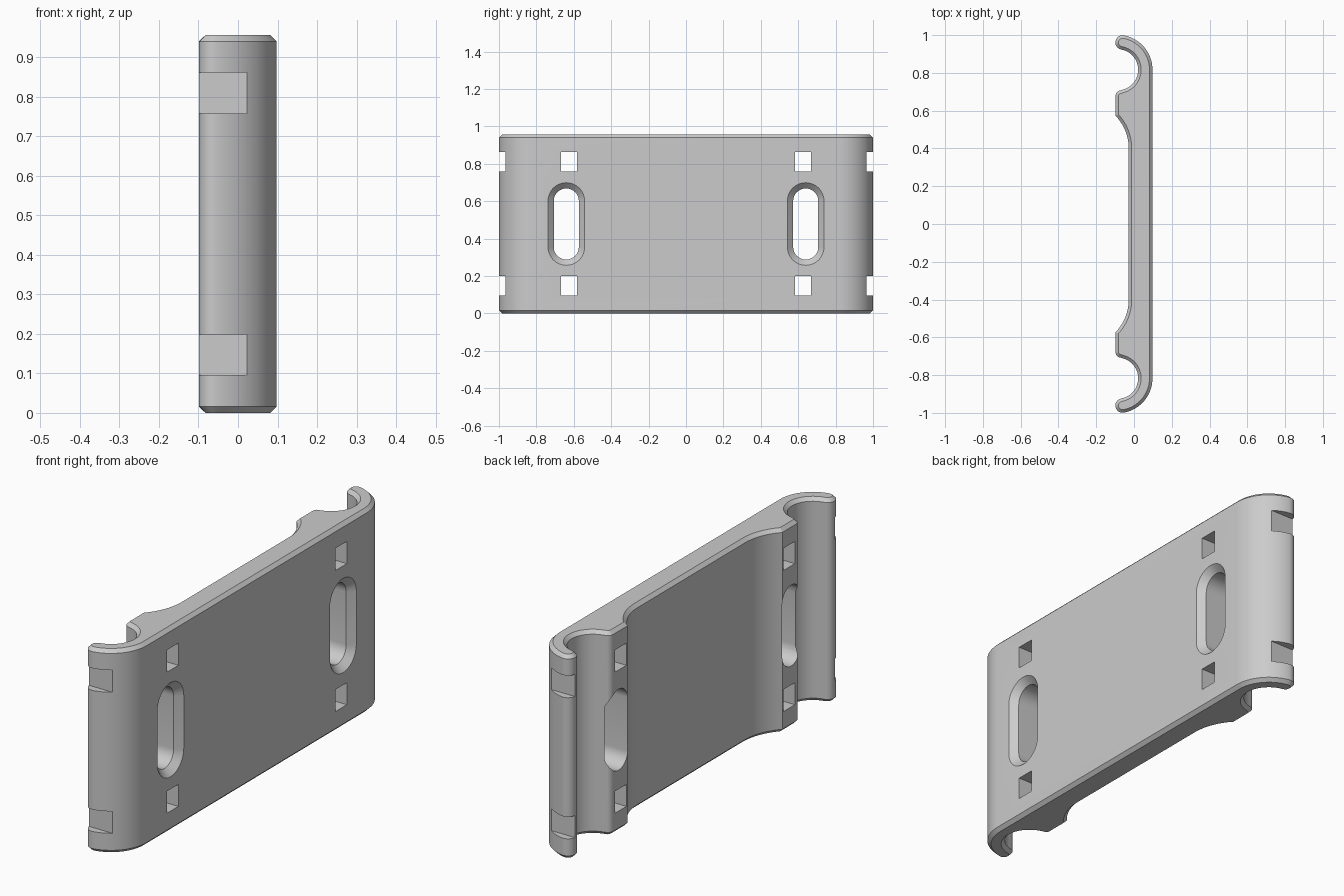
import bpy, bmesh
from math import cos, sin, radians, atan2, degrees

if "Cube" in bpy.data.objects:
    bpy.data.objects.remove(bpy.data.objects["Cube"], do_unlink=True)

HEIGHT = 0.956
FACE_X = 0.098          # outer flat face; the pads sit at -FACE_X
CHAMFER = 0.016

grey = bpy.data.materials.new("light_grey")
grey.use_nodes = True
grey.diffuse_color = (0.6, 0.6, 0.6, 1)
grey.node_tree.nodes["Principled BSDF"].inputs["Base Color"].default_value = (0.6, 0.6, 0.6, 1)


def arc(cx, cy, r, start, end, steps):
    angles = [radians(start + (end - start) * i / steps) for i in range(steps + 1)]
    return [(cx + r * cos(a), cy + r * sin(a)) for a in angles]


def loft(name, loops, chamfer=0):
    """Solid through a list of matching closed loops, optionally with chamfered ends."""
    bm = bmesh.new()
    rings = [[bm.verts.new(p) for p in loop] for loop in loops]
    n = len(rings[0])
    for a, b in zip(rings, rings[1:]):
        for i in range(n):
            j = (i + 1) % n
            bm.faces.new((a[i], a[j], b[j], b[i]))
    caps = [bm.faces.new(rings[0]), bm.faces.new(rings[-1])]
    bmesh.ops.recalc_face_normals(bm, faces=bm.faces)
    if chamfer:
        edges = [e for f in caps for e in f.edges]
        bmesh.ops.bevel(bm, geom=edges, offset=chamfer, segments=1, affect='EDGES')
    mesh = bpy.data.meshes.new(name)
    bm.to_mesh(mesh)
    bm.free()
    mesh.materials.append(grey)
    obj = bpy.data.objects.new(name, mesh)
    bpy.context.collection.objects.link(obj)
    return obj


def box(name, x0, x1, y0, y1, z0, z1):
    return loft(name, [[(x, y0, z0), (x, y1, z0), (x, y1, z1), (x, y0, z1)] for x in (x0, x1)])


# Plate cross-section: web blend, pad, tube groove, rounded hook tip, outer bend
cx, cy = -0.087, 0.8165
inner, outer = 0.109, 0.185
mid, tip_r = (inner + outer) / 2, (outer - inner) / 2
tip_angle = 79.7
px, py, pad_r = -0.068, 0.6775, 0.03
meet = degrees(atan2(cy - py, cx - px))
tip_x, tip_y = cx + mid * cos(radians(tip_angle)), cy + mid * sin(radians(tip_angle))

half = arc(-0.278, 0.4, 0.25, 0, 44, 10)
half += arc(px, py, pad_r, 180, meet, 6)
half += arc(cx, cy, inner, meet - 180, tip_angle, 20)[1:]
half += arc(tip_x, tip_y, tip_r, tip_angle + 180, tip_angle, 12)[1:]
half += arc(cx, cy, outer, tip_angle, 0, 16)[1:]
profile = half + [(x, -y) for x, y in reversed(half)]

plate = loft("clamp_plate", [[(x, y, z) for x, y in profile] for z in (0, HEIGHT)], CHAMFER)

# Cutters: strap slots, hook notches and countersunk oblong holes
cutters = []
for side in (-1, 1):
    for z0, z1 in ((0.096, 0.199), (0.758, 0.862)):
        cutters.append(box("strap_slot_cutter", -0.2, 0.2, side * 0.582, side * 0.667, z0, z1))
        cutters.append(box("hook_notch_cutter", -0.2, 0.2, side * 0.965, side * 1.1, z0, z1))
    loops = []
    for x, r in ((-0.2, 0.067), (0.067, 0.067), (FACE_X, 0.098), (0.118, 0.118)):
        outline = arc(0, 0.123, r, 0, 180, 16) + arc(0, -0.123, r, 180, 360, 16)
        loops.append([(x, side * 0.64 + u, HEIGHT / 2 + v) for u, v in outline])
    cutters.append(loft("oblong_hole_cutter", loops))

bpy.context.view_layer.objects.active = plate
plate.select_set(True)
for cutter in cutters:
    cutter.hide_render = True
    mod = plate.modifiers.new("cut", 'BOOLEAN')
    mod.operation = 'DIFFERENCE'
    mod.solver = 'EXACT'
    mod.object = cutter
    bpy.ops.object.modifier_apply(modifier=mod.name)
    bpy.data.objects.remove(cutter, do_unlink=True)

bpy.ops.object.shade_smooth_by_angle(angle=radians(25))
